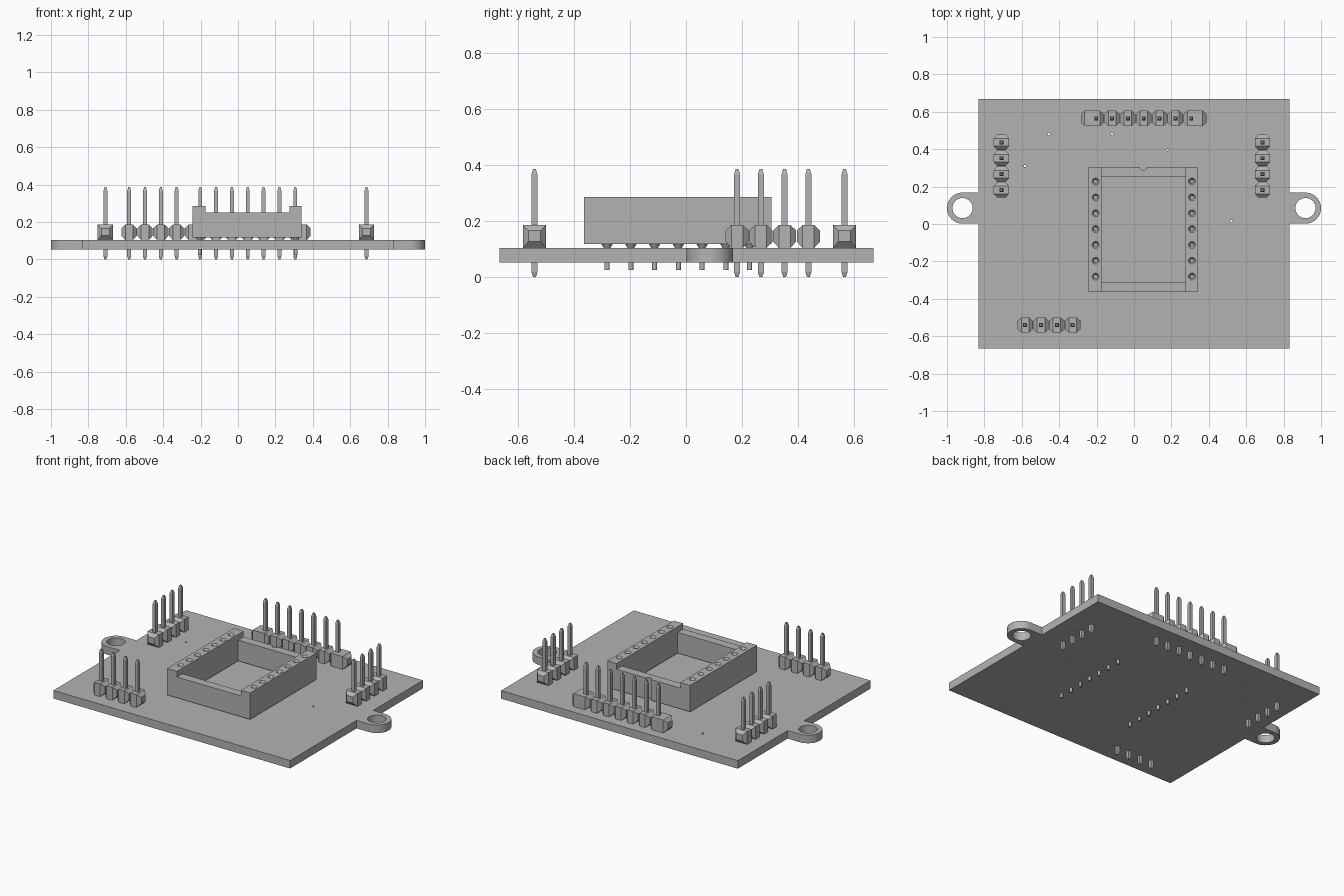
import bpy, bmesh, math
from mathutils import Matrix, Vector

cube = bpy.data.objects.get("Cube")
if cube:
    bpy.data.objects.remove(cube, do_unlink=True)

grey = bpy.data.materials.new("plain grey")
grey.use_nodes = True
grey.diffuse_color = (0.45, 0.45, 0.45, 1)
grey.node_tree.nodes["Principled BSDF"].inputs["Base Color"].default_value = (0.45, 0.45, 0.45, 1)

PITCH = 0.0847
BOTTOM, TOP = 0.053, 0.104     # board faces
SEAT, RIM = 0.118, 0.286       # socket bottom and top


def finish(name, bm, smooth=False):
    bmesh.ops.recalc_face_normals(bm, faces=bm.faces)
    mesh = bpy.data.meshes.new(name)
    bm.to_mesh(mesh)
    bm.free()
    mesh.materials.append(grey)
    ob = bpy.data.objects.new(name, mesh)
    bpy.context.collection.objects.link(ob)
    if smooth:
        shade(ob)
    return ob


def shade(ob):
    bpy.ops.object.select_all(action='DESELECT')
    ob.select_set(True)
    bpy.context.view_layer.objects.active = ob
    bpy.ops.object.shade_smooth_by_angle(angle=math.radians(35))


def box(bm, x0, x1, y0, y1, z0, z1):
    size = Matrix.Diagonal((x1 - x0, y1 - y0, z1 - z0, 1))
    place = Matrix.Translation(((x0 + x1) / 2, (y0 + y1) / 2, (z0 + z1) / 2))
    bmesh.ops.create_cube(bm, size=1, matrix=place @ size)


def cone(bm, x, y, z0, z1, r0, r1, sides=16):
    bmesh.ops.create_cone(bm, cap_ends=True, segments=sides, radius1=r0, radius2=r1,
                          depth=z1 - z0, matrix=Matrix.Translation((x, y, (z0 + z1) / 2)))


def loft(bm, rings):
    loops = [[bm.verts.new(p) for p in ring] for ring in rings]
    for a, b in zip(loops, loops[1:]):
        for i in range(len(a)):
            j = (i + 1) % len(a)
            bm.faces.new((a[i], a[j], b[j], b[i]))
    bm.faces.new(loops[0])
    bm.faces.new(loops[-1])


def cut(ob, bm):
    cutter = finish("cutter", bm)
    cutter.hide_render = True
    mod = ob.modifiers.new("cut", 'BOOLEAN')
    mod.operation, mod.solver, mod.object = 'DIFFERENCE', 'EXACT', cutter
    bpy.context.view_layer.objects.active = ob
    bpy.ops.object.modifier_apply(modifier=mod.name)
    bpy.data.objects.remove(cutter, do_unlink=True)


# Circuit board with tiny vias
bm = bmesh.new()
box(bm, -0.832, 0.832, -0.665, 0.668, BOTTOM, TOP)
board = finish("board", bm)
bm = bmesh.new()
for x, y in [(-0.455, 0.48), (-0.117, 0.48), (0.18, 0.395), (-0.583, 0.31), (0.52, 0.015)]:
    cone(bm, x, y, 0, 0.2, 0.006, 0.006, 12)
cut(board, bm)

# Mounting ears: rounded tabs with a screw hole
for side, label in ((1, "left"), (-1, "right")):
    bm = bmesh.new()
    cx, cy, r = 0.917, 0.085, 0.083
    outline = [(0.832, cy - r)]
    for i in range(25):
        a = math.pi * (i / 24 - 0.5)
        outline.append((cx + r * math.cos(a), cy + r * math.sin(a)))
    outline.append((0.832, cy + r))
    loft(bm, [[(side * x, y, z) for x, y in outline] for z in (BOTTOM, TOP)])
    ear = finish(label + "_mounting_ear", bm)
    bm = bmesh.new()
    cone(bm, side * cx, cy, 0, 0.2, 0.054, 0.054, 32)
    cut(ear, bm)
    shade(ear)

# Chip socket: two tall rails with sockets, two lower cross bars
pin_ys = [0.227 - PITCH * i for i in range(7)]
for label, x0, x1, px in (("right", -0.243, -0.174, -0.205), ("left", 0.275, 0.34, 0.31)):
    bm = bmesh.new()
    box(bm, x0, x1, -0.364, 0.305, SEAT, RIM)
    rail = finish(label + "_socket_rail", bm)
    for top, bottom, r0, r1 in ((RIM + 0.002, RIM - 0.014, 0.01, 0.02),
                                (RIM, RIM - 0.09, 0.009, 0.009)):
        bm = bmesh.new()
        for y in pin_ys:
            cone(bm, px, y, bottom, top, r0, r1)
        cut(rail, bm)
    bm = bmesh.new()
    for y in pin_ys:
        cone(bm, px, y, TOP - 0.002, SEAT, 0.011, 0.02)
        cone(bm, px, y, 0.025, TOP, 0.009, 0.009)
    finish(label + "_socket_pins", bm, True)

bm = bmesh.new()
box(bm, -0.174, 0.275, -0.364, -0.309, SEAT, 0.25)
finish("front_socket_bar", bm)
bm = bmesh.new()
box(bm, -0.174, 0.275, 0.25, 0.305, SEAT, 0.25)
back_bar = finish("back_socket_bar", bm)
bm = bmesh.new()
cone(bm, 0.05, 0.305, 0.1, 0.3, 0.018, 0.018)
cut(back_bar, bm)


# Pin header: blocks with tapered ends and a pointed square pin through each
def header(name, x, y, count, along_y=False, extra=0.0):
    def at(t, w, z):
        return (x + w, y + t, z) if along_y else (x + t, y + w, z)

    def section(t, w, z0, z1):
        return [at(t, -w, z0), at(t, w, z0), at(t, w, z1), at(t, -w, z1)]

    blocks, pins = bmesh.new(), bmesh.new()
    half, taper = PITCH / 2 - 0.001, 0.021
    for i in range(count):
        t = i * PITCH
        a = t - half - (extra if i == 0 else 0)
        b = t + half + (extra if i == count - 1 else 0)
        small, full = (0.022, 0.127, 0.166), (0.041, TOP, 0.186)
        loft(blocks, [section(a, *small), section(a + taper, *full),
                      section(b - taper, *full), section(b, *small)])
        px, py, _ = at(t, 0, 0)
        rings = []
        for z, r in ((0, 0.005), (0.018, 0.0105), (0.366, 0.0105), (0.386, 0.005)):
            rings.append([(px - r, py - r, z), (px + r, py - r, z),
                          (px + r, py + r, z), (px - r, py + r, z)])
        loft(pins, rings)
    finish(name + "_header_blocks", blocks)
    finish(name + "_header_pins", pins)


header("front", -0.582, -0.54, 4)
header("back", -0.202, 0.565, 7, extra=0.041)
header("left", 0.687, 0.182, 4, along_y=True)
header("right", -0.709, 0.182, 4, along_y=True)
